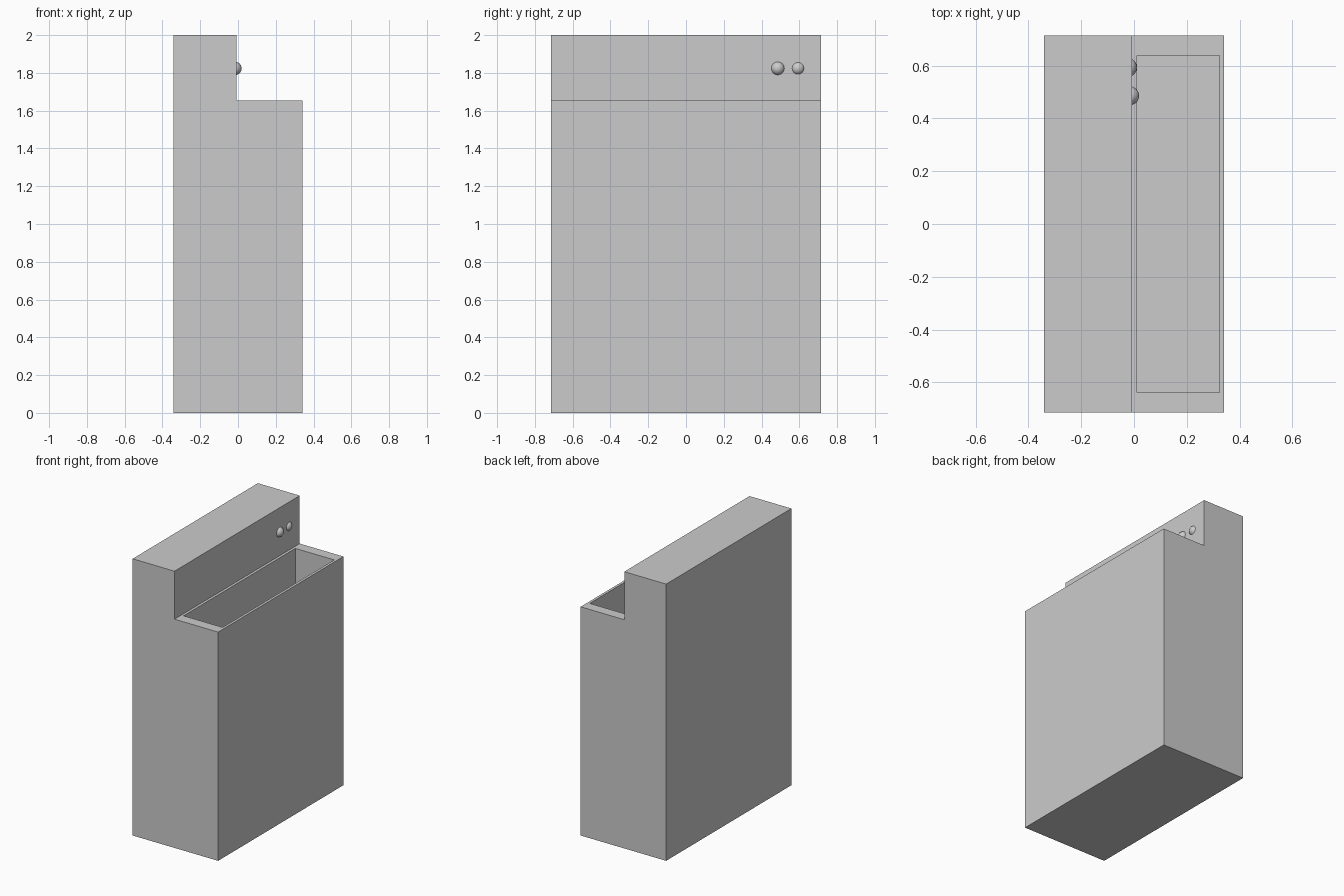
import bpy, bmesh

if "Cube" in bpy.data.objects:
    bpy.data.objects.remove(bpy.data.objects["Cube"])

HALF_X, HALF_Y, TOP = 0.342, 0.715, 2.0
STEP_X, STEP_Z = -0.007, 1.653      # raised back section and lower rim
FLOOR_Z, INSET = 0.1, 0.892         # hollow in the lower section

# Stepped housing: side profile extruded along y
profile = [(-HALF_X, 0), (STEP_X, 0), (HALF_X, 0), (HALF_X, STEP_Z),
           (STEP_X, STEP_Z), (STEP_X, TOP), (-HALF_X, TOP)]
bm = bmesh.new()
side = bm.faces.new([bm.verts.new((x, -HALF_Y, z)) for x, z in profile])
ext = bmesh.ops.extrude_face_region(bm, geom=[side])
new_verts = [v for v in ext["geom"] if isinstance(v, bmesh.types.BMVert)]
bmesh.ops.translate(bm, verts=new_verts, vec=(0, 2 * HALF_Y, 0))
bmesh.ops.dissolve_limit(bm, angle_limit=0.01, verts=bm.verts, edges=bm.edges)
bmesh.ops.recalc_face_normals(bm, faces=bm.faces)

# Open compartment: inset the lower top face and push it down
rim = next(f for f in bm.faces
           if f.normal.z > 0.9 and abs(f.calc_center_median().z - STEP_Z) < 0.01)
centre = rim.calc_center_median()
bmesh.ops.inset_individual(bm, faces=[rim], thickness=0.001)
for v in rim.verts:
    sx = 1 if v.co.x > centre.x else -1
    sy = 1 if v.co.y > 0 else -1
    v.co.x = centre.x + sx * INSET * (HALF_X - STEP_X) / 2
    v.co.y = sy * INSET * HALF_Y
well = bmesh.ops.extrude_discrete_faces(bm, faces=[rim])["faces"][0]
for v in well.verts:
    v.co.z = FLOOR_Z
bmesh.ops.remove_doubles(bm, verts=bm.verts, dist=1e-5)
bmesh.ops.recalc_face_normals(bm, faces=bm.faces)

mesh = bpy.data.meshes.new("housing")
bm.to_mesh(mesh)
bm.free()
bpy.context.collection.objects.link(bpy.data.objects.new("housing", mesh))

# Round buttons half sunk into the upright panel
for name, x, y in (("inner_button", -0.017, 0.486), ("outer_button", -0.025, 0.593)):
    bpy.ops.mesh.primitive_uv_sphere_add(segments=32, ring_count=16, radius=0.036,
                                         location=(x, y, 1.824))
    bpy.context.object.name = name
    bpy.ops.object.shade_smooth()
